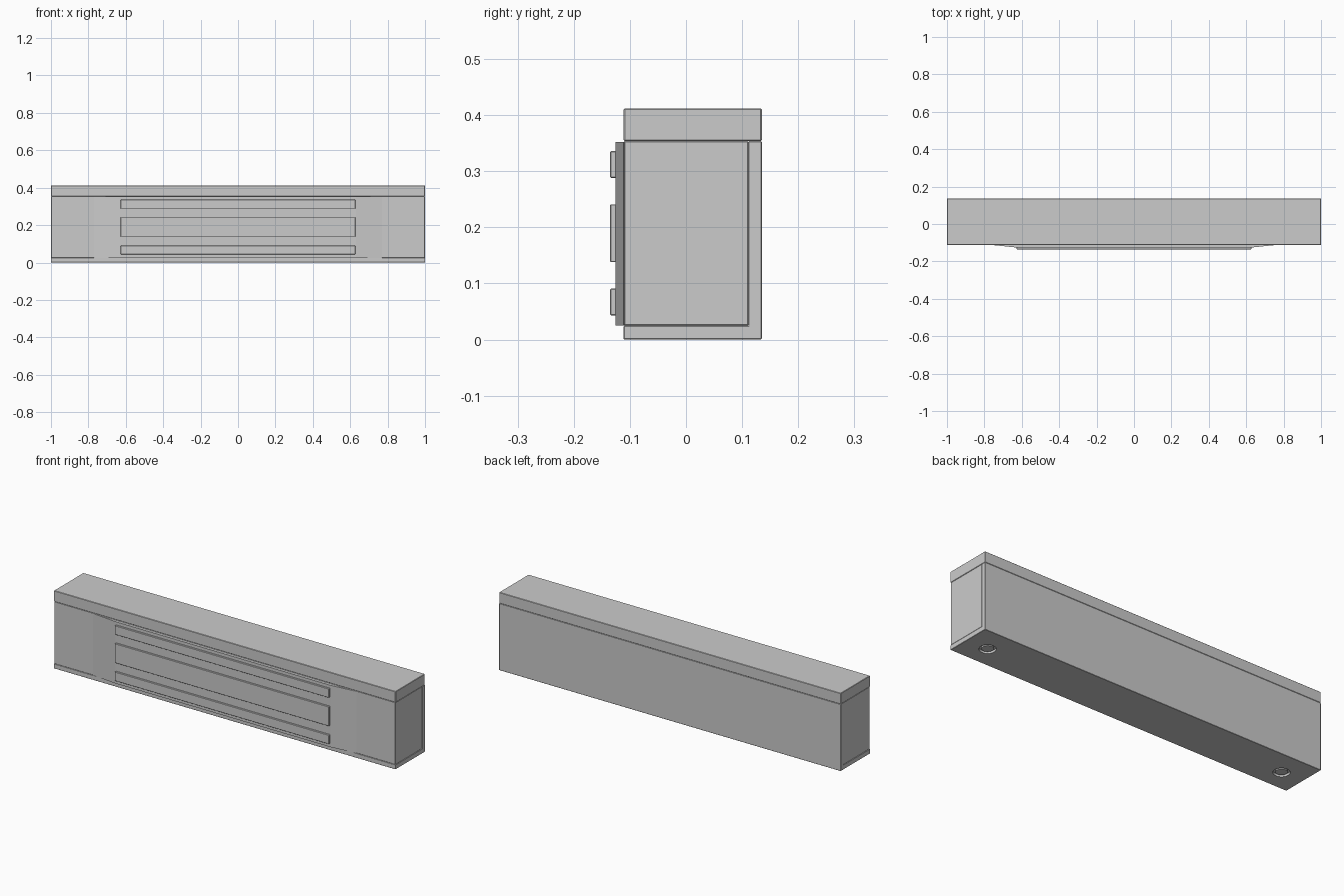
import bpy, bmesh

if "Cube" in bpy.data.objects:
    bpy.data.objects.remove(bpy.data.objects["Cube"])


def prism(name, profile, vec, bevel=0.0):
    """Extrude a closed 3D outline along vec."""
    bm = bmesh.new()
    face = bm.faces.new([bm.verts.new(p) for p in profile])
    out = bmesh.ops.extrude_face_region(bm, geom=[face])
    moved = [g for g in out["geom"] if isinstance(g, bmesh.types.BMVert)]
    bmesh.ops.translate(bm, verts=moved, vec=vec)
    bmesh.ops.recalc_face_normals(bm, faces=bm.faces)
    me = bpy.data.meshes.new(name)
    bm.to_mesh(me)
    bm.free()
    ob = bpy.data.objects.new(name, me)
    bpy.context.collection.objects.link(ob)
    if bevel:
        mod = ob.modifiers.new("Bevel", "BEVEL")
        mod.width, mod.segments = bevel, 1
    return ob


def box(name, x0, x1, y0, y1, z0, z1, bevel=0.0):
    outline = [(x0, y0, z0), (x1, y0, z0), (x1, y1, z0), (x0, y1, z0)]
    return prism(name, outline, (0, 0, z1 - z0), bevel)


def cylinder(name, x, y, z0, z1, r):
    bpy.ops.mesh.primitive_cylinder_add(vertices=32, radius=r, depth=z1 - z0,
                                        location=(x, y, (z0 + z1) / 2))
    ob = bpy.context.object
    ob.name = name
    bpy.ops.object.shade_smooth_by_angle()
    return ob


FRONT, BACK, INNER = -0.111, 0.135, 0.111
LOW, HIGH, TOP = 0.025, 0.354, 0.412

# Top slab
box("top_slab", -1, 1, FRONT, BACK, HIGH, TOP, 0.002)

# Base and back wall in one L-shaped shell
shell = [(-1, FRONT, 0), (-1, BACK, 0), (-1, BACK, HIGH),
         (-1, INNER, HIGH), (-1, INNER, LOW), (-1, FRONT, LOW)]
base = prism("base_and_back", shell, (2, 0, 0), 0.0015)

# Main body block between base and top
box("body", -0.999, 0.999, FRONT + 0.0005, INNER, LOW, HIGH, 0.0015)

# Front panel with gently sloping ends
panel = [(-0.77, FRONT + 0.003, LOW), (-0.77, FRONT, LOW), (-0.63, -0.1255, LOW),
         (0.63, -0.1255, LOW), (0.77, FRONT, LOW), (0.77, FRONT + 0.003, LOW)]
prism("front_panel", panel, (0, 0, 0.352 - LOW))

# Three horizontal bars on the panel
for label, z0, z1 in (("lower", 0.043, 0.091), ("middle", 0.138, 0.241), ("upper", 0.288, 0.336)):
    box(label + "_bar", -0.627, 0.627, -0.135, -0.124, z0, z1, 0.0015)

# Round sockets under the base, each with an inset plug
for side, x in (("left", -0.875), ("right", 0.875)):
    cutter = cylinder(side + "_socket_cutter", x, 0.004, -0.02, 0.012, 0.04)
    cutter.hide_render = True
    cutter.hide_set(True)
    mod = base.modifiers.new("Socket", "BOOLEAN")
    mod.operation, mod.object, mod.solver = "DIFFERENCE", cutter, "EXACT"
    cylinder(side + "_socket_plug", x, 0.004, 0.002, 0.014, 0.028)
